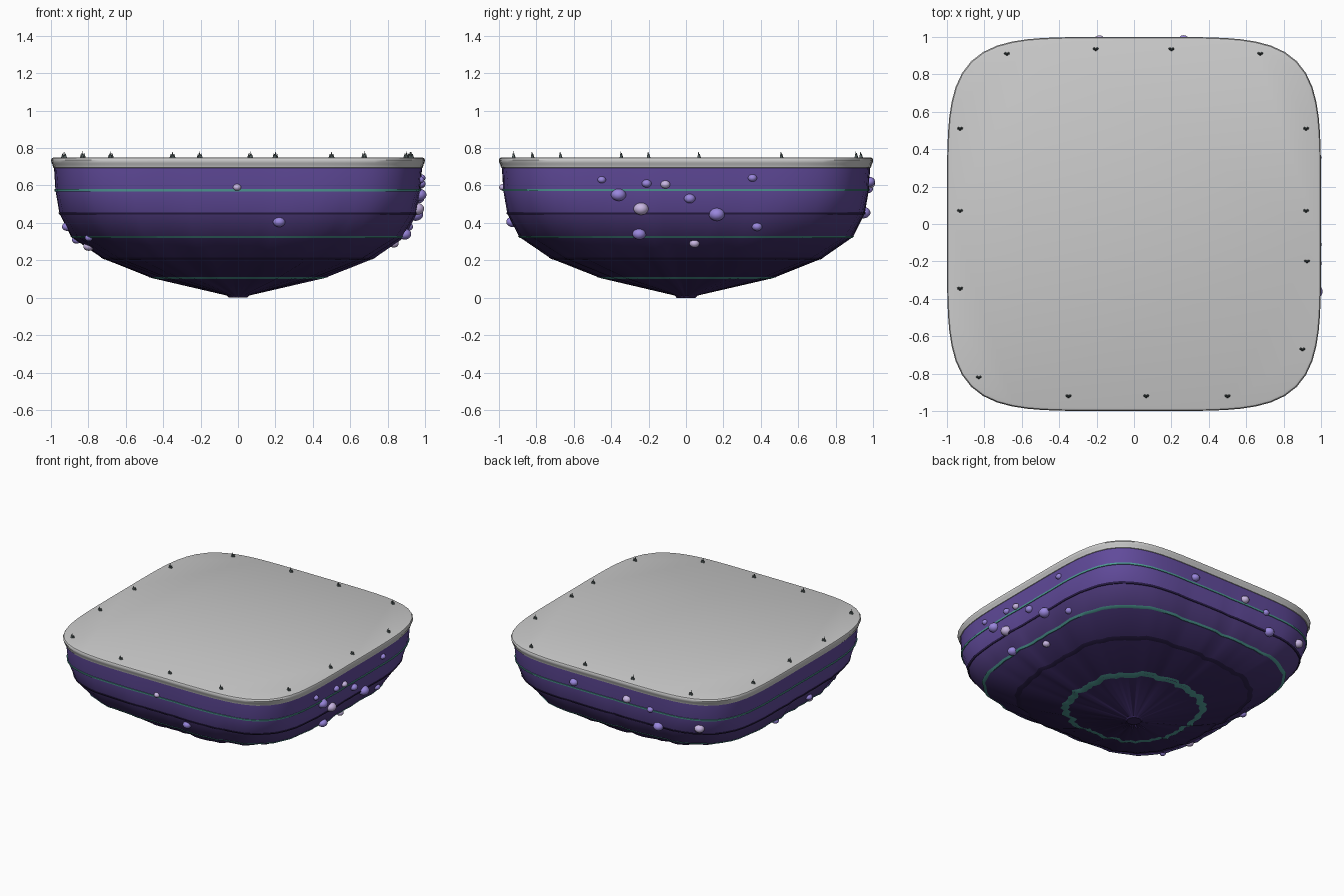
import bpy, bmesh, math, random
from mathutils import Vector

if "Cube" in bpy.data.objects:
    bpy.data.objects.remove(bpy.data.objects["Cube"])

random.seed(4)
SEG = 96
FLUTE = [random.uniform(-1, 1) for _ in range(SEG)]

# (radius, height, squareness exponent, roughness) from tip to top
PROFILE = [(.05, 0, 2, 0), (.06, .012, 2, .003), (.45, .105, 2.3, .020), (.715, .21, 3, .015),
           (.885, .325, 3.8, .010), (.952, .45, 4.5, .004), (.975, .575, 5, .002), (.984, .70, 5, 0)]


def material(name, rgb):
    m = bpy.data.materials.new(name)
    m.diffuse_color = (*rgb, 1)
    m.use_nodes = True
    m.node_tree.nodes["Principled BSDF"].inputs["Base Color"].default_value = m.diffuse_color
    return m


def ring(r, z, n, rough=0):
    pts = []
    for i in range(SEG):
        a = 2 * math.pi * i / SEG
        c, s = math.cos(a), math.sin(a)
        rho = r / (abs(c) ** n + abs(s) ** n) ** (1 / n) + rough * FLUTE[i]
        pts.append((rho * c, rho * s, z))
    return pts


def section(z):
    for p, q in zip(PROFILE, PROFILE[1:]):
        if p[1] <= z <= q[1]:
            t = (z - p[1]) / (q[1] - p[1])
            return [u + (v - u) * t for u, v in zip(p, q)]


def loft(name, rings, mats=(), band_mats=None, cap=True, closed=False):
    bm = bmesh.new()
    loops = [[bm.verts.new(p) for p in r] for r in rings]
    pairs = list(zip(loops, loops[1:]))
    if closed:
        pairs.append((loops[-1], loops[0]))
    for k, (a, b) in enumerate(pairs):
        for i in range(SEG):
            j = (i + 1) % SEG
            f = bm.faces.new((a[i], a[j], b[j], b[i]))
            f.material_index = band_mats[k] if band_mats else 0
    if cap:
        bm.faces.new(loops[0][::-1])
        bm.faces.new(loops[-1])
    return finish(name, bm, mats)


def finish(name, bm, mats, angle=40):
    bmesh.ops.recalc_face_normals(bm, faces=bm.faces)
    me = bpy.data.meshes.new(name)
    bm.to_mesh(me)
    bm.free()
    for m in mats:
        me.materials.append(m)
    ob = bpy.data.objects.new(name, me)
    bpy.context.collection.objects.link(ob)
    bpy.ops.object.select_all(action='DESELECT')
    bpy.context.view_layer.objects.active = ob
    ob.select_set(True)
    bpy.ops.object.shade_smooth_by_angle(angle=math.radians(angle))
    return ob


# Rock body, darker towards the tip
rock = [material("rock_deep", (.035, .018, .10)), material("rock_low", (.05, .027, .14)),
        material("rock_mid", (.08, .045, .21)), material("rock_high", (.12, .07, .33))]
loft("rock_body", [ring(*p) for p in PROFILE], rock, [0, 0, 0, 1, 2, 3, 3])

# Thin strata lines around the rock
teal = material("teal_vein", (.08, .33, .31))
dark = material("dark_seam", (.025, .014, .07))
for k, mat in ((2, teal), (3, dark), (4, teal), (5, dark), (6, teal)):
    z = PROFILE[k][1]
    corners = []
    for dz, out in ((-.006, -.02), (-.006, .005), (.006, .005), (.006, -.02)):
        r, _, n, rough = section(z + dz)
        corners.append(ring(r + out, z + dz, n, rough))
    loft("stratum_line_%d" % k, corners, [mat], cap=False, closed=True)

# Grey ground slab
loft("ground_slab", [ring(r, z, 5) for r, z in
     ((.975, .69), (.988, .695), (.992, .712), (.997, .72), (1, .735), (.995, .746), (.985, .75))])

# Crystal nodules: (face, position along face, height, size)
violet = material("nodule_violet", (.32, .24, .72))
pale = material("nodule_pale", (.58, .47, .76))
NODULES = [
    ("+x", -.45, .63, .022), ("+x", -.36, .55, .040), ("+x", -.24, .475, .040), ("+x", -.25, .34, .036),
    ("+x", -.21, .61, .026), ("+x", -.11, .605, .026), ("+x", .02, .53, .030), ("+x", .165, .445, .042),
    ("+x", .045, .29, .027), ("+x", .38, .38, .028), ("+x", .355, .64, .024),
    ("-y", -.005, .59, .022), ("-y", .22, .405, .033),
    ("+y", .265, .62, .032), ("+y", -.185, .61, .032), ("+y", -.38, .58, .025),
    ("+y", -.43, .455, .038), ("+y", -.74, .50, .036),
    ("-x", .15, .31, .026), ("-x", -.18, .38, .028), ("-x", -.35, .275, .030), ("-x", -.64, .32, .022)]
for i, (face, along, z, size) in enumerate(NODULES):
    r, _, n, _ = section(z)
    out = r * (1 - abs(along / r) ** n) ** (1 / n)
    sign = 1 if face[0] == "+" else -1
    pos = Vector((sign * out, along, z)) if face[1] == "x" else Vector((along, sign * out, z))
    bm = bmesh.new()
    bmesh.ops.create_uvsphere(bm, u_segments=14, v_segments=9, radius=size)
    bmesh.ops.scale(bm, vec=(1, 1, .82), verts=bm.verts)
    bmesh.ops.translate(bm, vec=pos, verts=bm.verts)
    finish("nodule_%d" % i, bm, [pale if i % 3 == 2 else violet], 60)

# Small grass tufts just inside the rim
grass = material("grass", (.10, .13, .13))
TUFTS = [(-.68, .91), (-.205, .935), (.2, .935), (.675, .91), (-.93, .51), (.92, .51), (-.93, .07),
         (.92, .07), (-.93, -.345), (.925, -.2), (-.83, -.82), (.9, -.67), (-.35, -.92), (.065, -.92), (.5, -.92)]
for i, (x, y) in enumerate(TUFTS):
    bm = bmesh.new()
    for dx, dy, h in ((-.008, .002, .024), (.008, .002, .024), (0, -.003, .035)):
        v = bmesh.ops.create_cone(bm, cap_ends=True, segments=5, radius1=.008, radius2=0, depth=h)["verts"]
        bmesh.ops.translate(bm, vec=(x + dx, y + dy, .749 + h / 2), verts=v)
    finish("grass_tuft_%d" % i, bm, [grass], 30)
